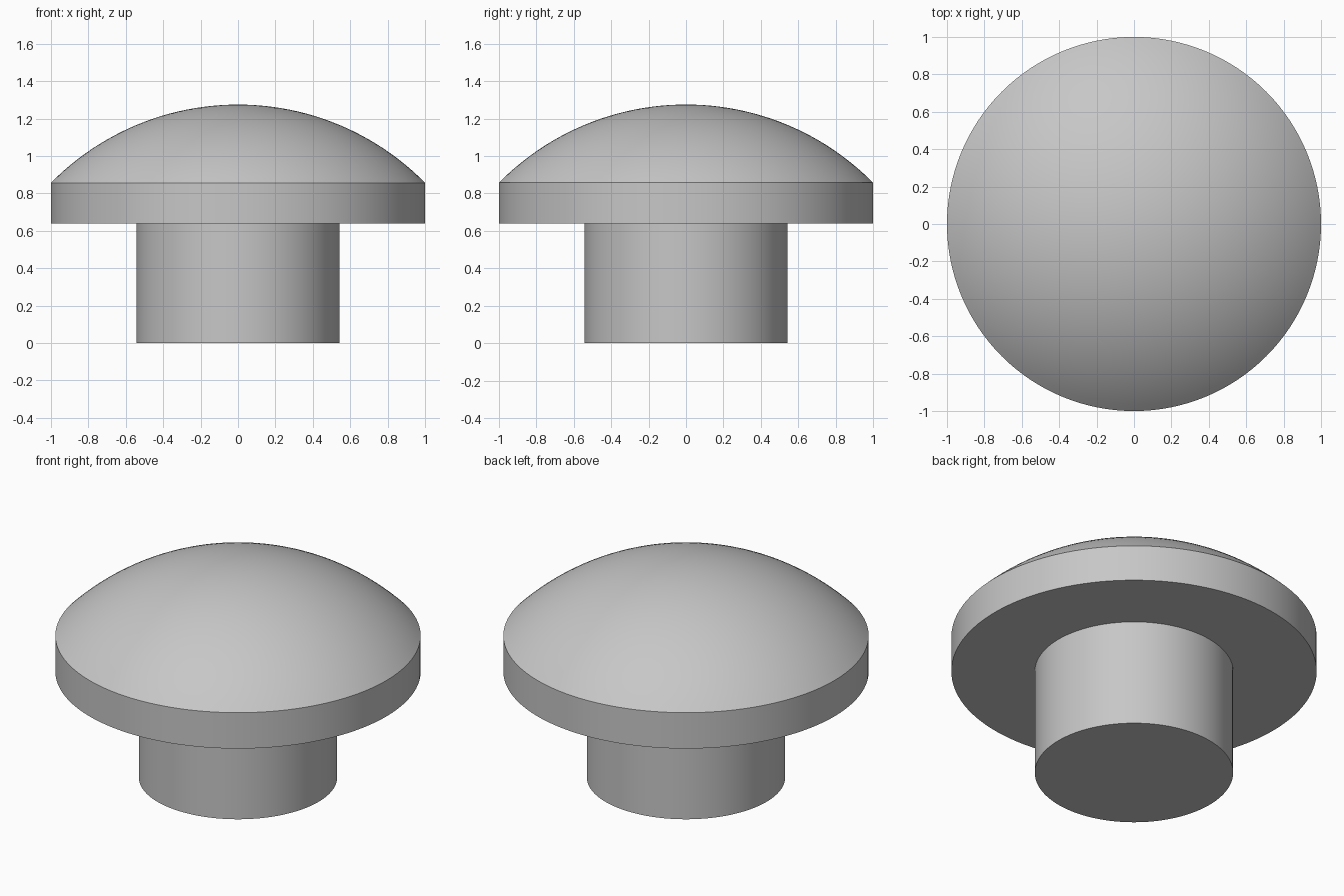
import bpy
import bmesh
import math

cube = bpy.data.objects.get("Cube")
if cube:
    bpy.data.objects.remove(cube, do_unlink=True)

SEGMENTS = 128
STEM_R, RIM_R = 0.543, 1.0
RIM_BOTTOM, RIM_TOP, DOME_TOP = 0.64, 0.857, 1.275

grey = bpy.data.materials.new("light_grey")
grey.use_nodes = True
grey.diffuse_color = (0.57, 0.57, 0.57, 1)
grey.node_tree.nodes["Principled BSDF"].inputs["Base Color"].default_value = (0.57, 0.57, 0.57, 1)


def lathe(name, profile):
    """Revolve an (r, z) profile around the z axis."""
    bm = bmesh.new()
    verts = [bm.verts.new((r, 0, z)) for r, z in profile]
    edges = [bm.edges.new(pair) for pair in zip(verts, verts[1:])]
    bmesh.ops.spin(bm, geom=verts + edges, cent=(0, 0, 0), axis=(0, 0, 1),
                   angle=2 * math.pi, steps=SEGMENTS)
    bmesh.ops.remove_doubles(bm, verts=bm.verts[:], dist=1e-5)
    bmesh.ops.recalc_face_normals(bm, faces=bm.faces[:])
    mesh = bpy.data.meshes.new(name)
    bm.to_mesh(mesh)
    bm.free()
    mesh.materials.append(grey)
    obj = bpy.data.objects.new(name, mesh)
    bpy.context.collection.objects.link(obj)
    bpy.ops.object.select_all(action='DESELECT')
    obj.select_set(True)
    bpy.context.view_layer.objects.active = obj
    bpy.ops.object.shade_smooth_by_angle(angle=math.radians(30))
    return obj


# Stem: closed at the foot, open where it meets the cap
lathe("stem", [(0, 0), (STEM_R, 0), (STEM_R, RIM_BOTTOM)])

# Cap: flat underside, straight rim and a spherical dome
rise = DOME_TOP - RIM_TOP
radius = (RIM_R ** 2 + rise ** 2) / (2 * rise)
centre_z = DOME_TOP - radius
half_angle = math.asin(RIM_R / radius)
steps = 24
dome = [(radius * math.sin(half_angle * i / steps),
         centre_z + radius * math.cos(half_angle * i / steps))
        for i in range(steps, -1, -1)]
lathe("domed_cap", [(STEM_R, RIM_BOTTOM), (RIM_R, RIM_BOTTOM)] + dome)
